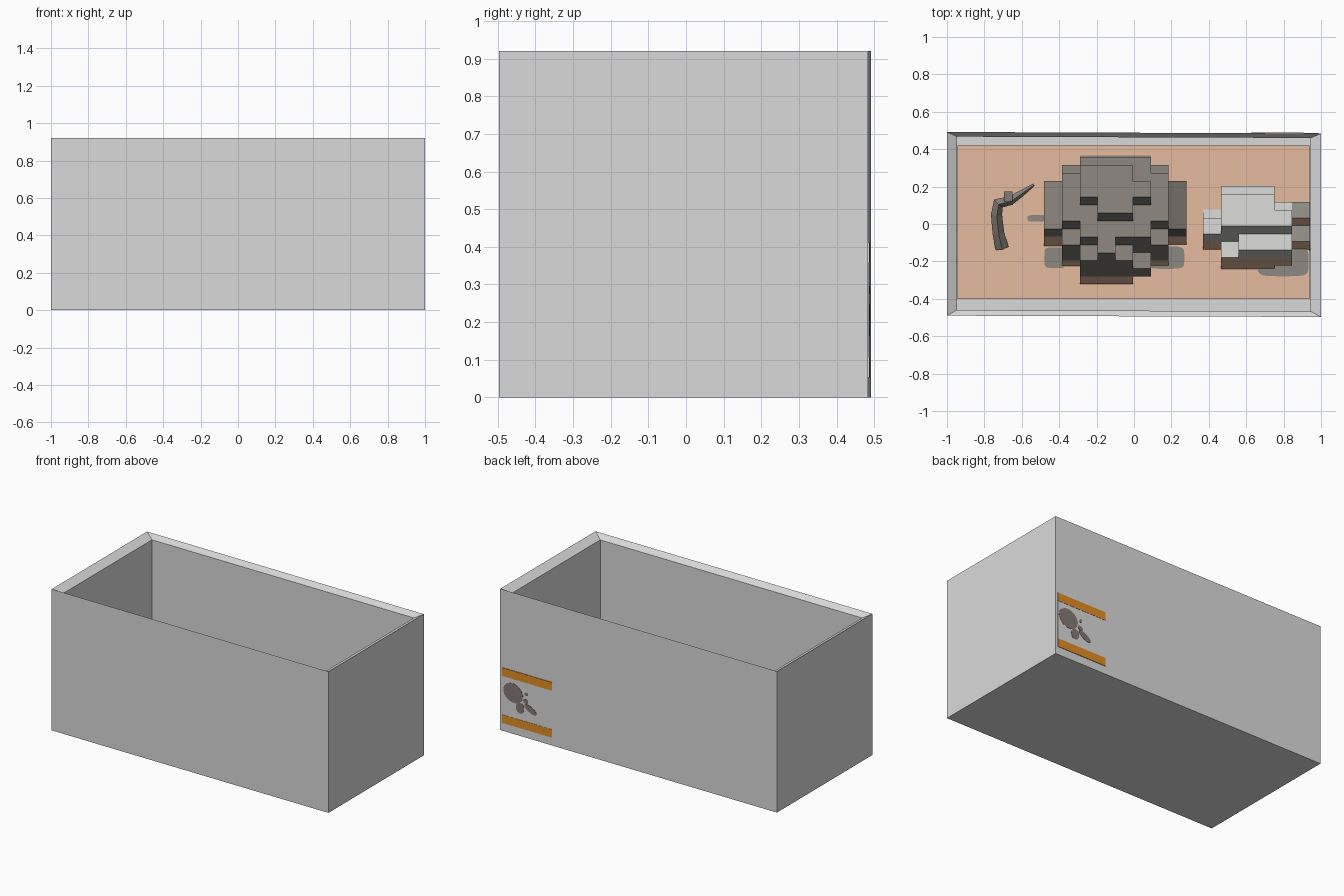
import bpy, bmesh, math, random
from mathutils import Matrix, Vector

if "Cube" in bpy.data.objects:
    bpy.data.objects.remove(bpy.data.objects["Cube"])

random.seed(7)


def mat(name, r, g, b):
    """Flat material from 0-255 sRGB values."""
    m = bpy.data.materials.new(name)
    lin = [((c / 255 + 0.055) / 1.055) ** 2.4 for c in (r, g, b)]
    m.diffuse_color = (*lin, 1)
    m.use_nodes = True
    m.node_tree.nodes["Principled BSDF"].inputs["Base Color"].default_value = m.diffuse_color
    return m


GREY = mat("tank grey", 218, 218, 218)
SAND = mat("sand", 230, 187, 159)
ROCK = mat("dark rock", 130, 124, 117)
ROCK2 = mat("deep rock", 104, 99, 92)
PALE = mat("pale rock", 200, 200, 199)
FLAT = mat("flat stone", 140, 137, 130)
ORANGE = mat("sign orange", 228, 142, 38)
MARK = mat("sign mark", 132, 122, 115)


def finish(name, bm, *mats):
    bmesh.ops.recalc_face_normals(bm, faces=bm.faces)
    me = bpy.data.meshes.new(name)
    bm.to_mesh(me)
    bm.free()
    for m in mats:
        me.materials.append(m)
    ob = bpy.data.objects.new(name, me)
    bpy.context.collection.objects.link(ob)
    return ob


def box(name, lo, hi, m):
    bm = bmesh.new()
    size = [b - a for a, b in zip(lo, hi)]
    mid = [(a + b) / 2 for a, b in zip(lo, hi)]
    bmesh.ops.create_cube(bm, size=1, matrix=Matrix.Translation(mid) @ Matrix.Diagonal((*size, 1)))
    return finish(name, bm, m)


def plate(name, outline, to_world, depth, m):
    """Extruded flat outline; to_world maps (u, v, depth) to a point."""
    bm = bmesh.new()
    f = bm.faces.new([bm.verts.new(to_world(u, v, 0)) for u, v in outline])
    shift = Vector(to_world(0, 0, depth)) - Vector(to_world(0, 0, 0))
    ext = bmesh.ops.extrude_face_region(bm, geom=[f], use_keep_orig=True)
    bmesh.ops.translate(bm, vec=shift, verts=[v for v in ext["geom"] if isinstance(v, bmesh.types.BMVert)])
    return finish(name, bm, m)


def oval(cx, cy, rx, ry, tilt=0, n=14, power=1.0):
    pts = []
    for i in range(n):
        a = 2 * math.pi * i / n
        c, s = math.cos(a), math.sin(a)
        x = rx * math.copysign(abs(c) ** power, c)
        y = ry * math.copysign(abs(s) ** power, s)
        pts.append((cx + x * math.cos(tilt) - y * math.sin(tilt), cy + x * math.sin(tilt) + y * math.cos(tilt)))
    return pts


# open tank: outer shell, inward sloping rim, inner walls, floor
outer = [(-1, -0.490), (1, -0.497), (1, 0.484), (-1, 0.492)]
inner = [(-0.947, -0.460), (0.945, -0.467), (0.945, 0.460), (-0.947, 0.467)]
FLOOR, SAND_Z = 0.03, 0.05
bm = bmesh.new()
rings = [[bm.verts.new((x, y, z)) for x, y in loop]
         for loop, z in ((outer, 0), (outer, 0.92), (inner, 0.89), (inner, FLOOR))]
for a, b in zip(rings, rings[1:]):
    for i in range(4):
        j = (i + 1) % 4
        bm.faces.new((a[i], a[j], b[j], b[i]))
bm.faces.new(rings[0])
bm.faces.new(rings[-1])
finish("tank", bm, GREY)

# sand bed
box("sand_bed", (-0.945, -0.40, FLOOR), (0.938, 0.42, SAND_Z), SAND)


def blocky_rock(name, dims, centre, main, accent):
    """Tilted mound of cubes cut off at the sand; low front faces are sandy."""
    cell = 0.095
    rot = Matrix.Translation(centre) @ Matrix.Rotation(math.radians(-26), 4, 'X')
    cells = {}
    for i in range(dims[0]):
        for j in range(dims[1]):
            for k in range(dims[2]):
                p = [(t - (n - 1) / 2) for t, n in zip((i, j, k), dims)]
                d = sum((c / (n / 2)) ** 2 for c, n in zip(p, dims))
                if d + random.uniform(-0.12, 0.12) <= 0.97:
                    cells[(i, j, k)] = Vector(p) * cell
    bm = bmesh.new()
    axes = [Vector(a) * s for a in ((1, 0, 0), (0, 1, 0), (0, 0, 1)) for s in (1, -1)]
    for key, c in cells.items():
        for n in axes:
            if tuple(int(a + b) for a, b in zip(key, n)) in cells:
                continue
            u = Vector((n.y, n.z, n.x))
            w = n.cross(u)
            f = bm.faces.new([bm.verts.new(rot @ (c + (n + u * a + w * b) * cell / 2))
                              for a, b in ((-1, -1), (1, -1), (1, 1), (-1, 1))])
            if n.y < 0 and (rot @ c).z < 0.12:
                f.material_index = 2
            elif key[0] >= dims[0] - 1:
                f.material_index = 1
    bmesh.ops.remove_doubles(bm, verts=bm.verts, dist=0.0005)
    bmesh.ops.recalc_face_normals(bm, faces=bm.faces)
    bmesh.ops.bisect_plane(bm, geom=bm.verts[:] + bm.edges[:] + bm.faces[:], dist=1e-5,
                           plane_co=(0, 0, FLOOR + 0.005), plane_no=(0, 0, 1), clear_inner=True)
    return finish(name, bm, main, accent, SAND)


blocky_rock("large_rock", (8, 7, 7), (-0.10, 0.04, 0.05), ROCK, ROCK2)
blocky_rock("pale_rock", (6, 4, 5), (0.655, -0.03, 0.05), PALE, FLAT)

# flat stones lying on the sand around the rocks
for i, (x, y, rx, ry) in enumerate([(-0.50, 0.03, 0.07, 0.018), (-0.42, -0.18, 0.06, 0.055),
                                    (0.17, -0.18, 0.10, 0.06), (0.797, -0.20, 0.137, 0.08)]):
    plate(f"flat_stone_{i + 1}", oval(x, y, rx, ry, n=20, power=0.4),
          lambda u, v, d: (u, v, SAND_Z + d), 0.006, FLAT)

# crooked branch
cu = bpy.data.curves.new("branch", 'CURVE')
cu.dimensions = '3D'
cu.bevel_depth = 0.035
cu.bevel_resolution = 0
cu.use_fill_caps = True
path = [(-0.705, -0.13, 0.07, 1), (-0.725, -0.05, 0.09, 0.9), (-0.735, 0.05, 0.11, 0.85),
        (-0.725, 0.11, 0.12, 0.9), (-0.66, 0.125, 0.12, 0.7), (-0.60, 0.165, 0.11, 0.5),
        (-0.535, 0.21, 0.10, 0.2)]
sp = cu.splines.new('POLY')
sp.use_smooth = False
sp.points.add(len(path) - 1)
for pt, (x, y, z, r) in zip(sp.points, path):
    pt.co = (x, y, z, 1)
    pt.radius = r
cu.materials.append(ROCK)
bpy.context.collection.objects.link(bpy.data.objects.new("branch", cu))
box("branch_stub", (-0.695, 0.12, 0.10), (-0.65, 0.175, 0.15), ROCK)


# warning card on the back wall: card, two bands, rounded marks
def on_back(u, v, d):
    return (u, 0.488 - 0.004 * u + d, v)


def rect(x0, x1, z0, z1):
    return [(x0, z0), (x1, z0), (x1, z1), (x0, z1)]


plate("sign_card", rect(0.625, 0.985, 0.052, 0.412), on_back, 0.002, GREY)
plate("sign_band_top", rect(0.625, 0.985, 0.358, 0.412), on_back, 0.0035, ORANGE)
plate("sign_band_bottom", rect(0.625, 0.985, 0.052, 0.106), on_back, 0.0035, ORANGE)
for i, o in enumerate([(0.905, 0.267, 0.072, 0.062, 0.4), (0.855, 0.182, 0.030, 0.036, 0),
                       (0.78, 0.192, 0.050, 0.020, 0.5), (0.815, 0.236, 0.020, 0.014, 0.4),
                       (0.812, 0.285, 0.010, 0.012, 0)]):
    plate(f"sign_mark_{i + 1}", oval(*o), on_back, 0.0035, MARK)
